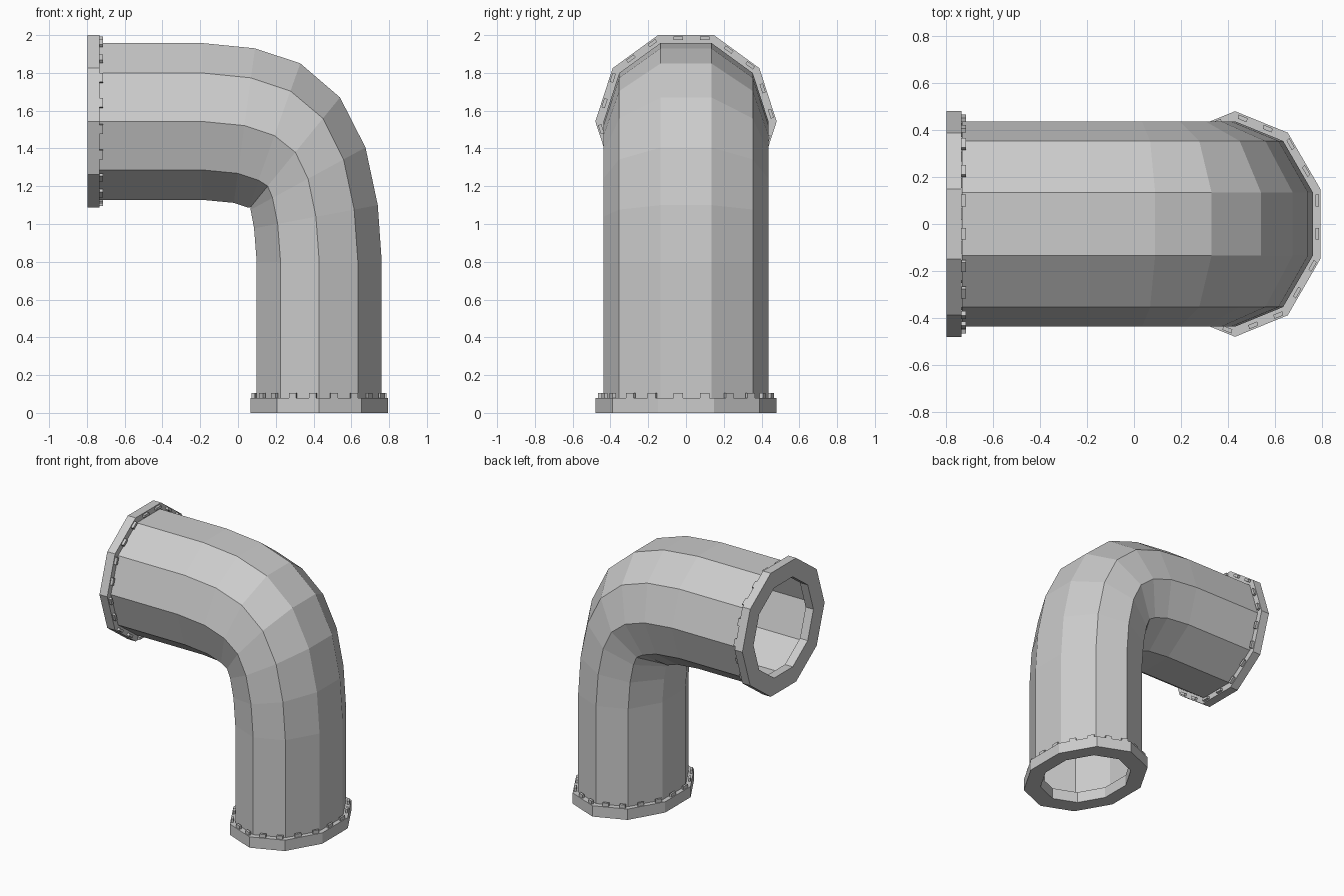
import bpy, bmesh, math
from mathutils import Vector

if "Cube" in bpy.data.objects:
    bpy.data.objects.remove(bpy.data.objects["Cube"])

SX = 0.796          # the whole elbow is squashed along x
N = 10
CX, CZ = 0.43, 1.543
COS18 = math.cos(math.radians(18))
ANG = [math.radians(18 + 36 * i) for i in range(N)]


def make(name, bm):
    bmesh.ops.recalc_face_normals(bm, faces=bm.faces)
    me = bpy.data.meshes.new(name)
    bm.to_mesh(me)
    bm.free()
    ob = bpy.data.objects.new(name, me)
    bpy.context.collection.objects.link(ob)
    return ob


def bridge(bm, a, b):
    for i in range(N):
        j = (i + 1) % N
        bm.faces.new((a[i], a[j], b[j], b[i]))


# Local end frames: u = radial (outer side), y = sideways, h = distance from the open end
def bottom(u, y, h):
    return Vector((CX + u * SX, y, h))


def side(u, y, h):
    return Vector((-0.797 + h * SX, y, CZ + u))


# Pipe: outer and inner profile points of each ring (x, z)
rings = [((-0.733, 1.958), (-0.733, 1.128)),
         ((-0.19, 1.958), (-0.19, 1.128)),
         ((0.09, 1.93), (-0.022, 1.112)),
         ((0.33, 1.85), (0.056, 1.086)),
         ((0.54, 1.67), (0.067, 1.09)),
         ((0.675, 1.405), (0.067, 1.075)),
         ((0.74, 1.10), (0.085, 0.977)),
         ((0.761, 0.80), (0.099, 0.80)),
         ((0.761, 0.08), (0.099, 0.08))]
bm = bmesh.new()
prev = None
for (ox, oz), (ix, iz) in rings:
    ring = []
    for a in ANG:
        t = math.cos(a) / COS18
        ring.append(bm.verts.new(((ox + ix) / 2 + t * (ox - ix) / 2,
                                  0.437 * math.sin(a),
                                  (oz + iz) / 2 + t * (oz - iz) / 2)))
    if prev:
        bridge(bm, prev, ring)
    prev = ring
make("elbow_pipe", bm)


# Flange: ten-sided collar with a hole
def flange(name, frame):
    bm = bmesh.new()
    loops = [[bm.verts.new(frame(r * math.cos(a), r * math.sin(a), h)) for a in ANG]
             for r, h in ((0.48, 0), (0.48, 0.08), (0.35, 0.08), (0.35, 0))]
    for k in range(4):
        bridge(bm, loops[k], loops[(k + 1) % 4])
    make(name, bm)


# Bolts: two small blocks along each flange edge
def bolts(name, frame):
    bm = bmesh.new()
    for i in range(N):
        a = math.radians(36 * i)
        c, s = math.cos(a), math.sin(a)
        for off in (-0.041, 0.1):
            box = bmesh.ops.create_cube(bm, size=1)["verts"]
            for v in box:
                r = 0.44 + v.co.x * 0.018
                t = off + v.co.y * 0.05
                h = 0.09 + v.co.z * 0.028
                v.co = frame(r * c - t * s, r * s + t * c, h)
    make(name, bm)


for label, frame in (("bottom", bottom), ("side", side)):
    flange(label + "_flange", frame)
    bolts(label + "_flange_bolts", frame)
